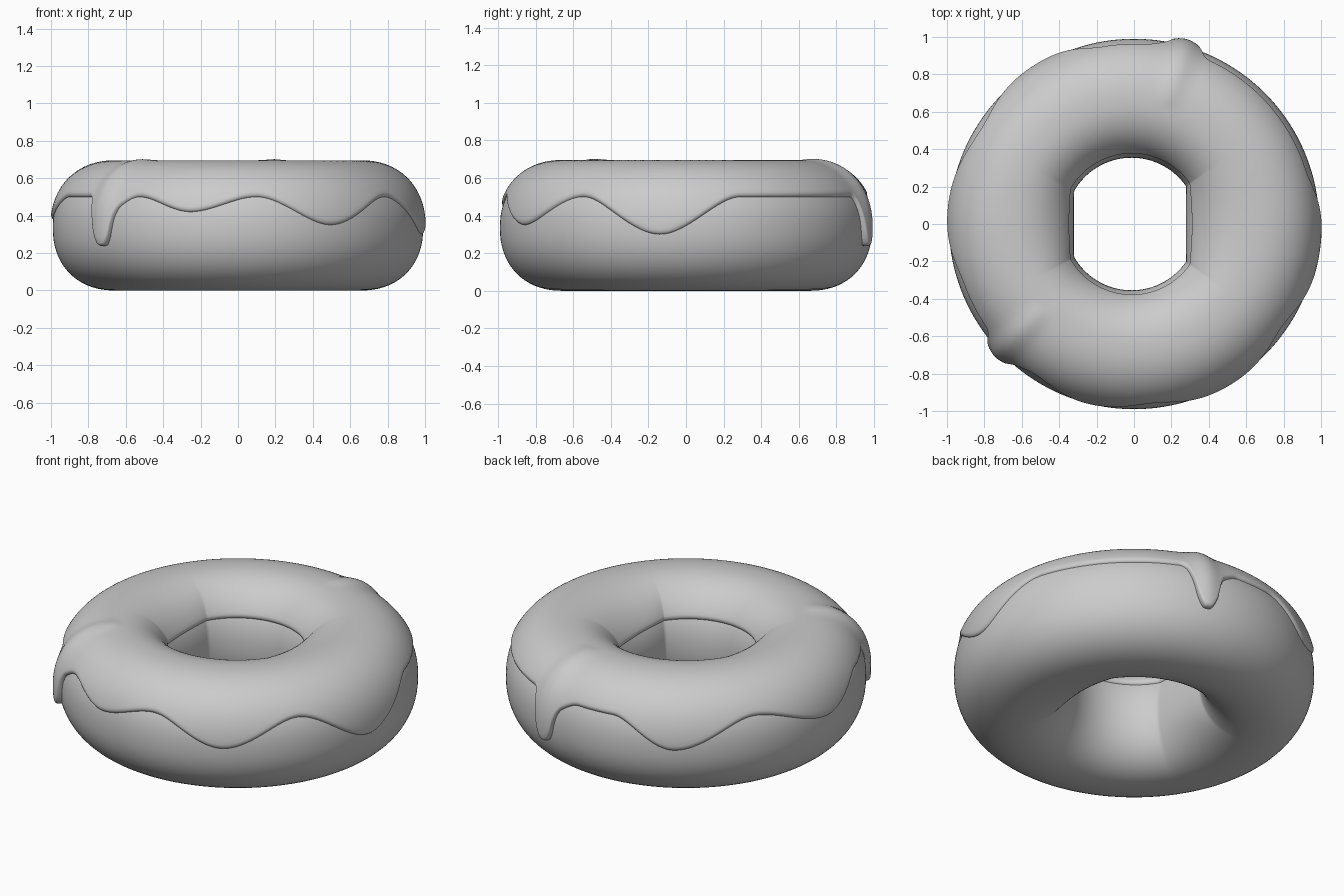
import bpy, bmesh, math

if "Cube" in bpy.data.objects:
    bpy.data.objects.remove(bpy.data.objects["Cube"])

R, A, Z0, P = 0.655, 0.335, 0.335, 2.2   # ring radius, tube radius, tube centre height, squareness
SEG = 480

grey = bpy.data.materials.new("plain grey")
grey.diffuse_color = (0.6, 0.6, 0.6, 1)
grey.use_nodes = True
grey.node_tree.nodes["Principled BSDF"].inputs["Base Color"].default_value = grey.diffuse_color


def spow(v, e):
    return math.copysign(abs(v) ** e, v)


def hole_radius(th):
    # round hole with two flattened sides
    c = math.cos(th)
    base = 0.354 - 0.013 * c
    flat = (0.278 if c > 0 else 0.32) / max(abs(c), 1e-4)
    return min(base, flat)


def point(th, phi, t=0.0):
    """Point on the ring at angle th, tube angle phi, raised by t."""
    c, s = math.cos(phi), math.sin(phi)
    half = A if c > 0 else R - hole_radius(th)
    r = R + (half + t) * spow(c, 2 / P)
    z = Z0 + (A + t) * spow(s, 2 / P)
    return (r * math.cos(th), r * math.sin(th), z)


def tube_angle(z):
    s = (z - Z0) / A
    return math.asin(spow(s, P / 2))


def make(name, rows, closed):
    bm = bmesh.new()
    vs = [[bm.verts.new(p) for p in row] for row in rows]
    n, m = len(vs), len(vs[0])
    for i in range(n):
        a, b = vs[i], vs[(i + 1) % n]
        for j in range(m if closed else m - 1):
            k = (j + 1) % m
            bm.faces.new((a[j], b[j], b[k], a[k]))
    bmesh.ops.recalc_face_normals(bm, faces=bm.faces)
    for f in bm.faces:
        f.smooth = True
    me = bpy.data.meshes.new(name)
    bm.to_mesh(me)
    bm.free()
    me.materials.append(grey)
    ob = bpy.data.objects.new(name, me)
    bpy.context.collection.objects.link(ob)
    return ob


# Dough ring
angles = [2 * math.pi * i / SEG for i in range(SEG)]
make("dough", [[point(th, 2 * math.pi * j / 72) for j in range(72)] for th in angles[::2]], True)

# Lower edge of the icing: (degrees, height); wide waves plus two narrow drips
keys = [(18, .5), (40, .5), (100, .5), (121, .34), (148, .5), (177, .38), (200, .5),
        (255, .42), (276, .5), (300, .35), (325, .5), (352, .30)]
drip = [(-8.5, .5), (-6.7, .48), (-4.8, .4), (-3, .29), (-.8, .24), (.9, .24),
        (3, .29), (4.5, .39), (6.5, .45), (13, .5)]
DRIPS = (74, 223.5)
for c in DRIPS:
    keys += [(c + d, z) for d, z in drip]
keys.sort()
keys = [(a - 360, z) for a, z in keys[-3:]] + keys + [(a + 360, z) for a, z in keys[:3]]
slope = [(keys[i + 1][1] - keys[i][1]) / (keys[i + 1][0] - keys[i][0]) for i in range(len(keys) - 1)]
tan = [0] + [2 * a * b / (a + b) if a * b > 0 else 0 for a, b in zip(slope, slope[1:])] + [0]


def edge_height(deg):
    # monotone cubic through the keys
    for i in range(len(keys) - 1):
        (a, za), (b, zb) = keys[i], keys[i + 1]
        if a <= deg <= b:
            h = b - a
            t = (deg - a) / h
            return (za * (2 * t**3 - 3 * t**2 + 1) + tan[i] * h * (t**3 - 2 * t**2 + t)
                    + zb * (3 * t**2 - 2 * t**3) + tan[i + 1] * h * (t**3 - t**2))
    return 0.5


# Icing shell with a rounded lip
LIP = 0.07
STEPS = [0, .003, .012, .025, .045, LIP]
rows = []
for th in angles:
    deg = math.degrees(th)
    p0 = tube_angle(edge_height(deg))
    p1 = math.pi - tube_angle(0.5)
    bulge = sum(math.exp(-((deg - c) / 4.5) ** 2) for c in DRIPS)
    phis = [p0 + s for s in STEPS]
    a, b = p0 + LIP, p1 - LIP
    phis += [a + (b - a) * j / 44 for j in range(1, 44)]
    phis += [p1 - s for s in reversed(STEPS)]
    row = []
    for ph in phis:
        d = min(ph - p0, p1 - ph)
        u = min(1, d / LIP)
        lip = math.sqrt(max(0, 1 - (1 - u) ** 2))
        w = max(0, math.sin(ph)) ** 2
        thick = 0.014 + 0.012 * w
        thick += 0.024 * bulge * max(0, math.cos(ph)) ** 0.5 if math.cos(ph) > 0 else 0
        row.append(point(th, ph, -0.004 + (thick + 0.004) * lip))
    rows.append(row)
make("icing", rows, False)
